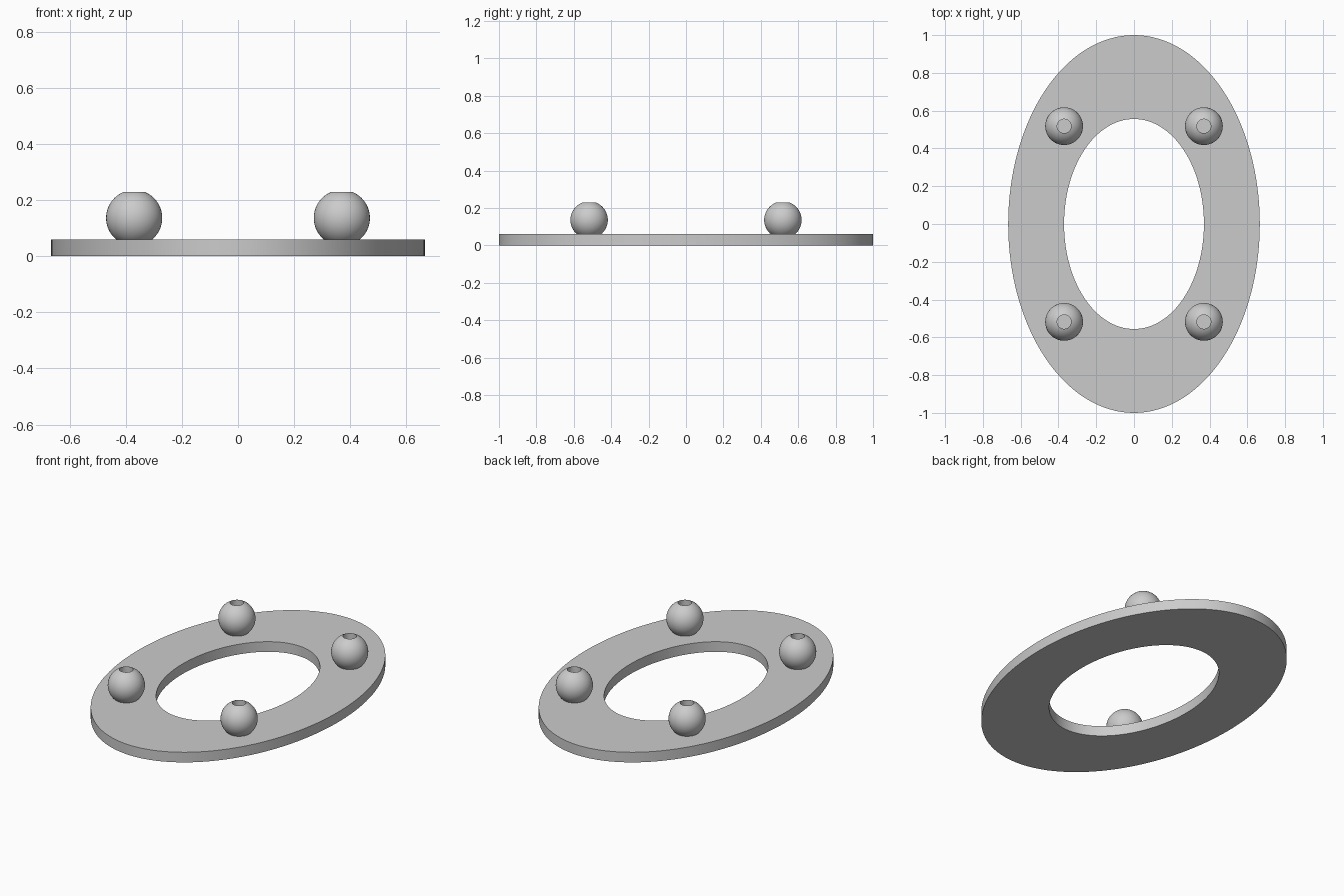
import bpy
import bmesh
import math

cube = bpy.data.objects.get("Cube")
if cube:
    bpy.data.objects.remove(cube, do_unlink=True)

grey = bpy.data.materials.new("plain grey")
grey.use_nodes = True
colour = (0.6, 0.6, 0.6, 1)
grey.diffuse_color = colour
grey.node_tree.nodes["Principled BSDF"].inputs["Base Color"].default_value = colour


def lathe(name, profile, segments, scale=(1, 1), location=(0, 0, 0)):
    """Revolve a closed (radius, z) profile about z, optionally as an ellipse."""
    bm = bmesh.new()
    rings = []
    for i in range(segments):
        a = math.tau * i / segments
        rings.append([bm.verts.new((r * math.cos(a) * scale[0],
                                    r * math.sin(a) * scale[1], z))
                      for r, z in profile])
    n = len(profile)
    for i in range(segments):
        here, there = rings[i], rings[(i + 1) % segments]
        for j in range(n):
            k = (j + 1) % n
            bm.faces.new((here[j], there[j], there[k], here[k]))
    bmesh.ops.recalc_face_normals(bm, faces=bm.faces)
    mesh = bpy.data.meshes.new(name)
    bm.to_mesh(mesh)
    bm.free()
    mesh.materials.append(grey)
    obj = bpy.data.objects.new(name, mesh)
    obj.location = location
    bpy.context.collection.objects.link(obj)
    bpy.ops.object.select_all(action="DESELECT")
    obj.select_set(True)
    bpy.context.view_layer.objects.active = obj
    bpy.ops.object.shade_smooth_by_angle(angle=math.radians(30))
    return obj


# Flat oval ring
THICK = 0.06
lathe("oval_ring", [(0.556, 0), (1, 0), (1, THICK), (0.556, THICK)],
      128, scale=(0.666, 1))

# Drilled beads, partly sunk into the ring
R, HOLE, STEPS = 0.1, 0.037, 24
start = math.acos(HOLE / R)
bead = [(R * math.cos(t), R * math.sin(t))
        for t in (-start + 2 * start * i / STEPS for i in range(STEPS + 1))]
for side, x in (("left", 0.37), ("right", -0.37)):
    for end, y in (("front", -0.518), ("back", 0.518)):
        lathe(f"{end}_{side}_bead", bead, 48, location=(x, y, 0.136))
